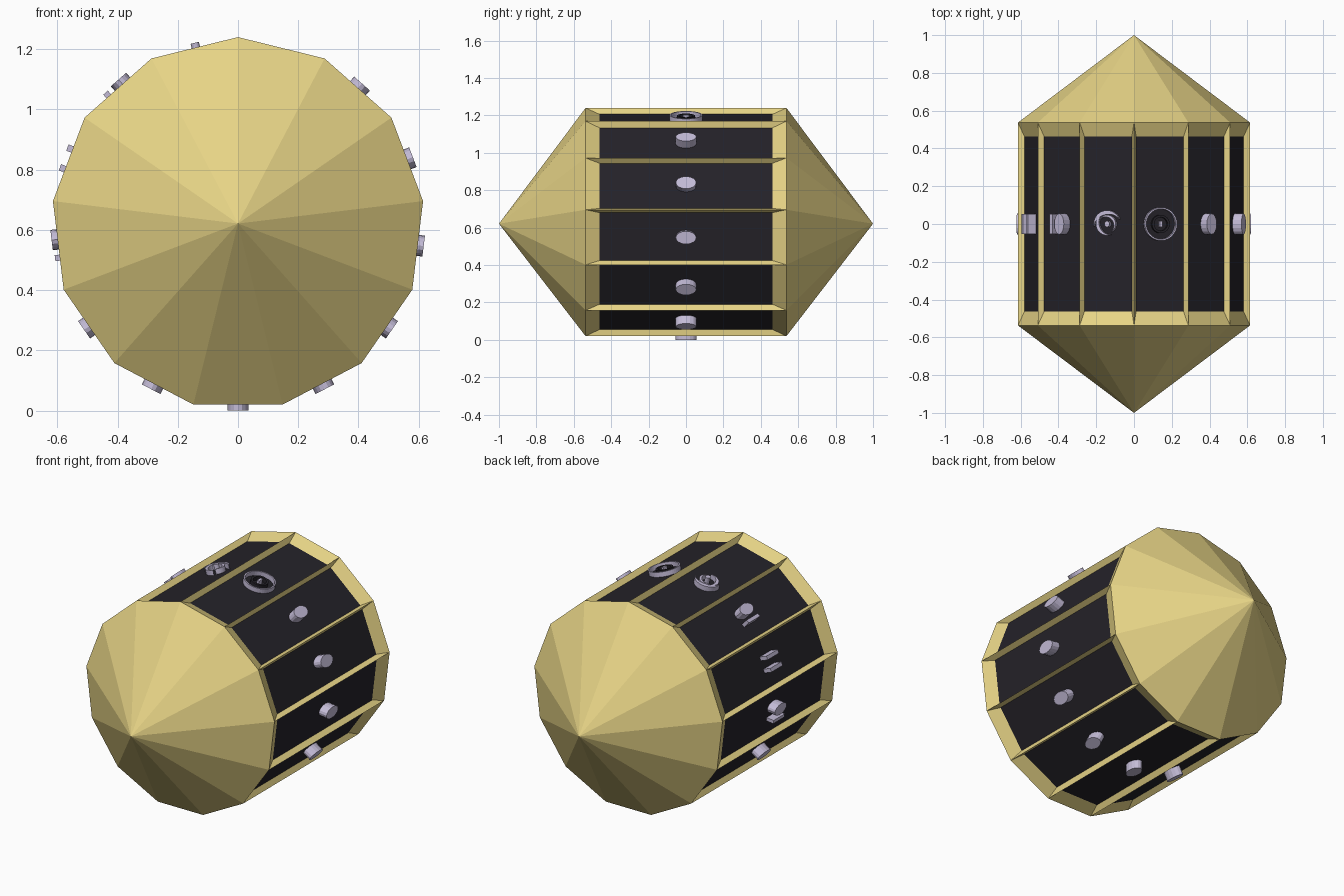
import bpy, bmesh, math
from mathutils import Vector

if "Cube" in bpy.data.objects:
    bpy.data.objects.remove(bpy.data.objects["Cube"])

N = 13                      # number of sides of the barrel
R, CZ = 0.619, 0.621        # barrel corner radius, axis height
HALF, PANEL = 0.537, 0.463  # half lengths of barrel and of recessed panels
SINK, RIB = 0.03, 0.019     # recess depth, rib slope width
APO = R * math.cos(math.pi / N)
SIDE = R * math.sin(math.pi / N)


def material(name, rgb):
    m = bpy.data.materials.new(name)
    m.diffuse_color = (*rgb, 1)
    m.use_nodes = True
    m.node_tree.nodes["Principled BSDF"].inputs["Base Color"].default_value = m.diffuse_color
    return m


GOLD = material("gold", (0.80, 0.66, 0.24))
DARK = material("dark", (0.018, 0.016, 0.022))
PALE = material("pale", (0.55, 0.50, 0.68))


def finish(bm, name, mat):
    bmesh.ops.recalc_face_normals(bm, faces=bm.faces)
    me = bpy.data.meshes.new(name)
    bm.to_mesh(me)
    bm.free()
    me.materials.append(mat)
    ob = bpy.data.objects.new(name, me)
    bpy.context.collection.objects.link(ob)
    return ob


def on_side(k, u, v, h):
    """Point on side k: u across, v along y, h above the recessed panel."""
    a = math.pi / 2 - (k + 0.5) * 2 * math.pi / N
    r = APO - SINK + h
    return Vector((r * math.cos(a) + u * math.sin(a), v,
                   CZ + r * math.sin(a) - u * math.cos(a)))


# Gold shell: two pointed caps and sloped frames around every panel
shell, panels = bmesh.new(), bmesh.new()
signs = [(-1, -1), (1, -1), (1, 1), (-1, 1)]
for k in range(N):
    outer = [on_side(k, s * SIDE, t * HALF, SINK) for s, t in signs]
    inner = [on_side(k, s * (SIDE - RIB), t * PANEL, 0) for s, t in signs]
    for i in range(4):
        j = (i + 1) % 4
        shell.faces.new([shell.verts.new(p) for p in (outer[i], outer[j], inner[j], inner[i])])
    for i, y in ((0, -1), (2, 1)):
        shell.faces.new([shell.verts.new(p) for p in (outer[i], outer[i + 1], Vector((0, y, CZ)))])
    panels.faces.new([panels.verts.new(p) for p in inner])
bmesh.ops.remove_doubles(shell, verts=shell.verts, dist=1e-4)
finish(shell, "gold_shell", GOLD)
pob = finish(panels, "dark_panels", DARK)
# make every separate panel face outward
for p in pob.data.polygons:
    if p.normal.dot(p.center - Vector((0, 0, CZ))) < 0:
        p.flip()


def block(bm, k, outline, top):
    """Solid raised block from a (u, v) outline."""
    lo = [bm.verts.new(on_side(k, u, v, -0.004)) for u, v in outline]
    hi = [bm.verts.new(on_side(k, u, v, top)) for u, v in outline]
    bm.faces.new(hi)
    bm.faces.new(lo[::-1])
    for i in range(len(lo)):
        j = (i + 1) % len(lo)
        bm.faces.new((lo[i], lo[j], hi[j], hi[i]))


def bar(cu, w, l):
    return [(cu + s * w / 2, t * l / 2) for s, t in signs]


def oval(cu, w, l, n=16):
    return [(cu + w / 2 * math.cos(i * math.tau / n), l / 2 * math.sin(i * math.tau / n))
            for i in range(n)]


def ring(bm, k, r0, r1, top, n=40):
    """Raised flat ring in the middle of side k."""
    for i in range(n):
        a, b = i * math.tau / n, (i + 1) * math.tau / n
        pt = lambda r, t, h: bm.verts.new(on_side(k, r * math.cos(t), r * math.sin(t), h))
        for (p, hp), (q, hq) in (((r0, top), (r1, top)), ((r1, top), (r1, 0)),
                                 ((r1, 0), (r0, 0)), ((r0, 0), (r0, top))):
            bm.faces.new((pt(p, a, hp), pt(q, a, hq), pt(q, b, hq), pt(p, b, hp)))
    bmesh.ops.remove_doubles(bm, verts=bm.verts, dist=1e-5)


def crescent(r, w, start, end, n=24):
    """Arc tapering to a point at both ends."""
    t = [math.radians(start + (end - start) * i / n) for i in range(n + 1)]
    out = [(r * math.cos(a), r * math.sin(a)) for a in t]
    inn = []
    for i in range(1, n):
        q = r - w * math.sin(math.pi * i / n)
        inn.append((q * math.cos(t[i]), q * math.sin(t[i])))
    return out + inn[::-1]


# Plain raised markers on sides 2 to 12
marks = bmesh.new()
for k in range(1, 9):
    block(marks, k, oval(0, 0.07, 0.11), 0.05)
for k in (9, 11):
    block(marks, k, bar(-0.041, 0.02, 0.105), 0.046)
    block(marks, k, oval(0.02, 0.068, 0.11), 0.05)
for u in (-0.035, 0.035):
    block(marks, 10, bar(u, 0.022, 0.105), 0.048)
finish(marks, "raised_markers", PALE)

# Ring ornament on side 1
pale = bmesh.new()
ring(pale, 0, 0.08, 0.088, 0.028)
block(pale, 0, bar(0, 0.014, 0.034), 0.03)
finish(pale, "ring_ornament", PALE)
core = bmesh.new()
ring(core, 0, 0.036, 0.048, 0.024)
finish(core, "ring_core", DARK)

# Swirl ornament on side 13
swirl = bmesh.new()
block(swirl, 12, crescent(0.072, 0.022, 20, 190), 0.03)
block(swirl, 12, crescent(0.060, 0.018, 110, 290), 0.03)
block(swirl, 12, crescent(0.048, 0.014, -60, 150), 0.03)
block(swirl, 12, oval(0.004, 0.028, 0.032), 0.046)
finish(swirl, "swirl_ornament", PALE)
